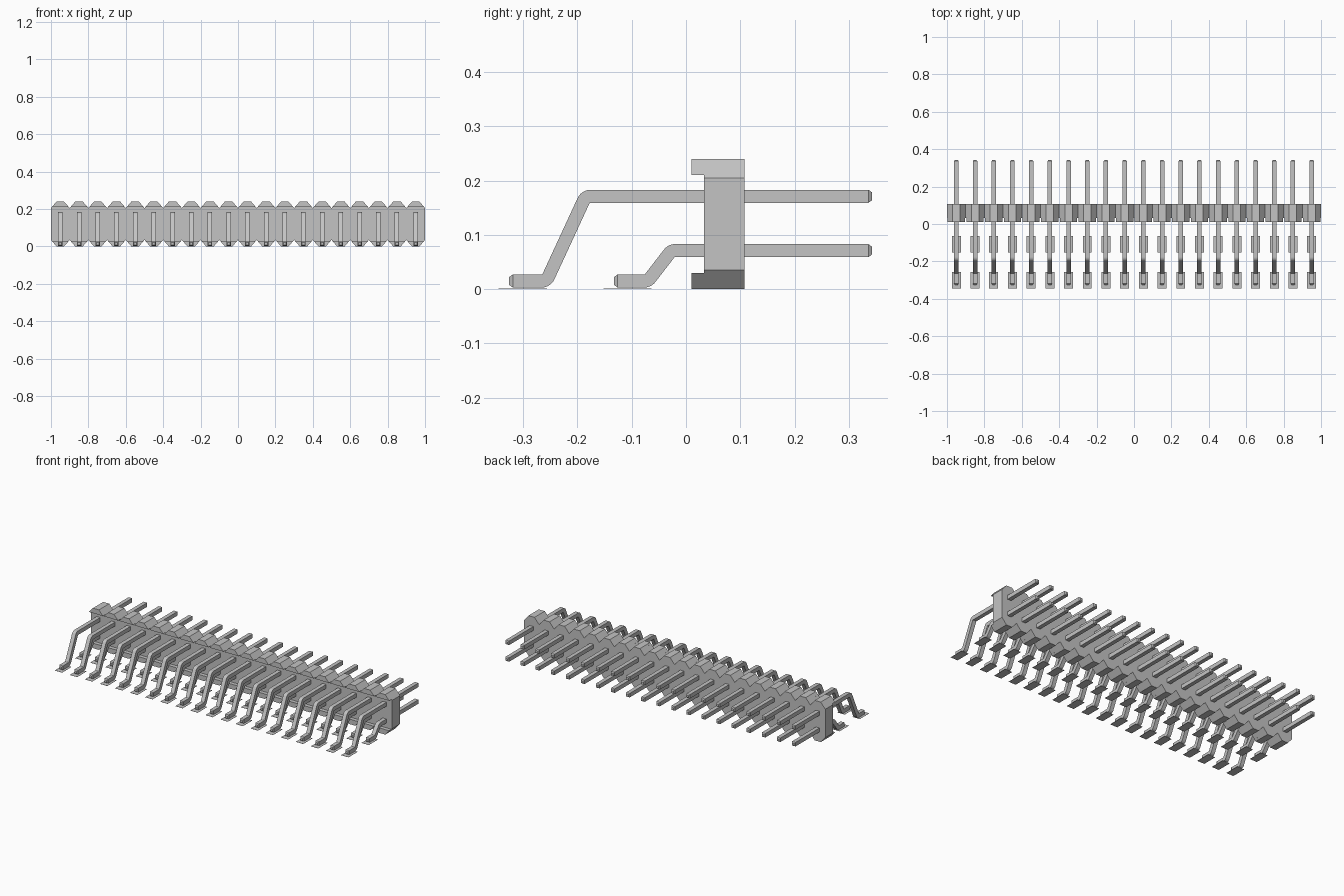
import bpy, bmesh, math

if "Cube" in bpy.data.objects:
    bpy.data.objects.remove(bpy.data.objects["Cube"], do_unlink=True)

COUNT, PITCH = 20, 0.1
FIRST_X = -PITCH * (COUNT - 1) / 2
T = 0.024            # pin thickness
R_IN = 0.002         # inner bend radius
FOOT_Z = 0.003       # underside of the pin feet

grey = bpy.data.materials.new("plain grey")
grey.use_nodes = True
COLOUR = (0.55, 0.55, 0.55, 1)
grey.diffuse_color = COLOUR
grey.node_tree.nodes["Principled BSDF"].inputs["Base Color"].default_value = COLOUR


def finish(bm, name, repeat=True):
    """Turn a bmesh into an object, optionally repeated along the row."""
    bmesh.ops.recalc_face_normals(bm, faces=bm.faces)
    mesh = bpy.data.meshes.new(name)
    bm.to_mesh(mesh)
    bm.free()
    mesh.materials.append(grey)
    ob = bpy.data.objects.new(name, mesh)
    bpy.context.collection.objects.link(ob)
    if repeat:
        ob.location.x = FIRST_X
        arr = ob.modifiers.new("row", "ARRAY")
        arr.count = COUNT
        arr.use_relative_offset = False
        arr.use_constant_offset = True
        arr.constant_offset_displace = (PITCH, 0, 0)
    return ob


def prism(name, outline, y0, y1, repeat=True):
    """Extrude an x-z outline from y0 to y1."""
    bm = bmesh.new()
    face = bm.faces.new([bm.verts.new((x, y0, z)) for x, z in outline])
    out = bmesh.ops.extrude_face_region(bm, geom=[face])
    verts = [g for g in out["geom"] if isinstance(g, bmesh.types.BMVert)]
    bmesh.ops.translate(bm, verts=verts, vec=(0, y1 - y0, 0))
    return finish(bm, name, repeat)


def pin(name, z, bend_y, foot_y, front_y, back_y=0.343):
    """Square pin: straight back end, two round bends and a flat foot."""
    c1 = (bend_y, z - R_IN)
    c2 = (foot_y, FOOT_Z + T + R_IN)
    dy, dz = c1[0] - c2[0], c1[1] - c2[1]
    angle = math.atan2(dz, dy) + math.asin((2 * R_IN + T) / math.hypot(dy, dz))
    chamfer, inset = 0.007, 0.005

    def arc(centre, radius, a, side):
        return (centre[0] - side * radius * math.sin(a),
                centre[1] + side * radius * math.cos(a))

    # Each section is (top point, bottom point, half width)
    half = T / 2
    sections = [((back_y, z + T - inset), (back_y, z + inset), half - inset),
                ((back_y - chamfer, z + T), (back_y - chamfer, z), half)]
    steps = [angle * i / 6 for i in range(7)]
    sections += [(arc(c1, R_IN + T, a, 1), arc(c1, R_IN, a, 1), half) for a in steps]
    sections += [(arc(c2, R_IN, a, -1), arc(c2, R_IN + T, a, -1), half)
                 for a in reversed(steps)]
    sections += [((front_y + chamfer, FOOT_Z + T), (front_y + chamfer, FOOT_Z), half),
                 ((front_y, FOOT_Z + T - inset), (front_y, FOOT_Z + inset), half - inset)]

    bm = bmesh.new()
    rings = []
    for (ty, tz), (by, bz), w in sections:
        corners = [(-w, ty, tz), (w, ty, tz), (w, by, bz), (-w, by, bz)]
        rings.append([bm.verts.new(c) for c in corners])
    for a, b in zip(rings, rings[1:]):
        for i in range(4):
            j = (i + 1) % 4
            bm.faces.new((a[i], a[j], b[j], b[i]))
    bm.faces.new(rings[0])
    bm.faces.new(rings[-1])
    ob = finish(bm, name)
    bpy.ops.object.select_all(action="DESELECT")
    ob.select_set(True)
    bpy.context.view_layer.objects.active = ob
    bpy.ops.object.shade_smooth_by_angle(angle=math.radians(30))


# Housing with a toothed top and bottom edge
TOP, SHOULDER, FLAT = 0.24, 0.205, 0.02
upper = [(-1, SHOULDER)]
for k in range(COUNT):
    x = FIRST_X + k * PITCH
    upper += [(x - FLAT, TOP), (x + FLAT, TOP), (x + PITCH / 2, SHOULDER)]
lower = [(x, TOP - z) for x, z in reversed(upper)]
prism("housing", upper + lower, 0.033, 0.108, repeat=False)

# Small lips overhanging the front along both edges
LIP_Z, LIP_W = 0.21, 0.046
lip = [(-LIP_W, LIP_Z), (-FLAT, TOP), (FLAT, TOP), (LIP_W, LIP_Z)]
prism("top_lips", lip, 0.01, 0.033)
prism("bottom_lips", [(x, TOP - z) for x, z in lip], 0.01, 0.033)

# Two rows of bent pins
pin("upper_pins", 0.159, -0.176, -0.266, -0.326)
pin("lower_pins", 0.059, -0.02, -0.077, -0.133)

# Thin solder pads under the feet
pad = [(-0.024, 0), (0.024, 0), (0.024, 0.001), (-0.024, 0.001)]
prism("front_pads", pad, -0.345, -0.256)
prism("rear_pads", pad, -0.152, -0.064)
